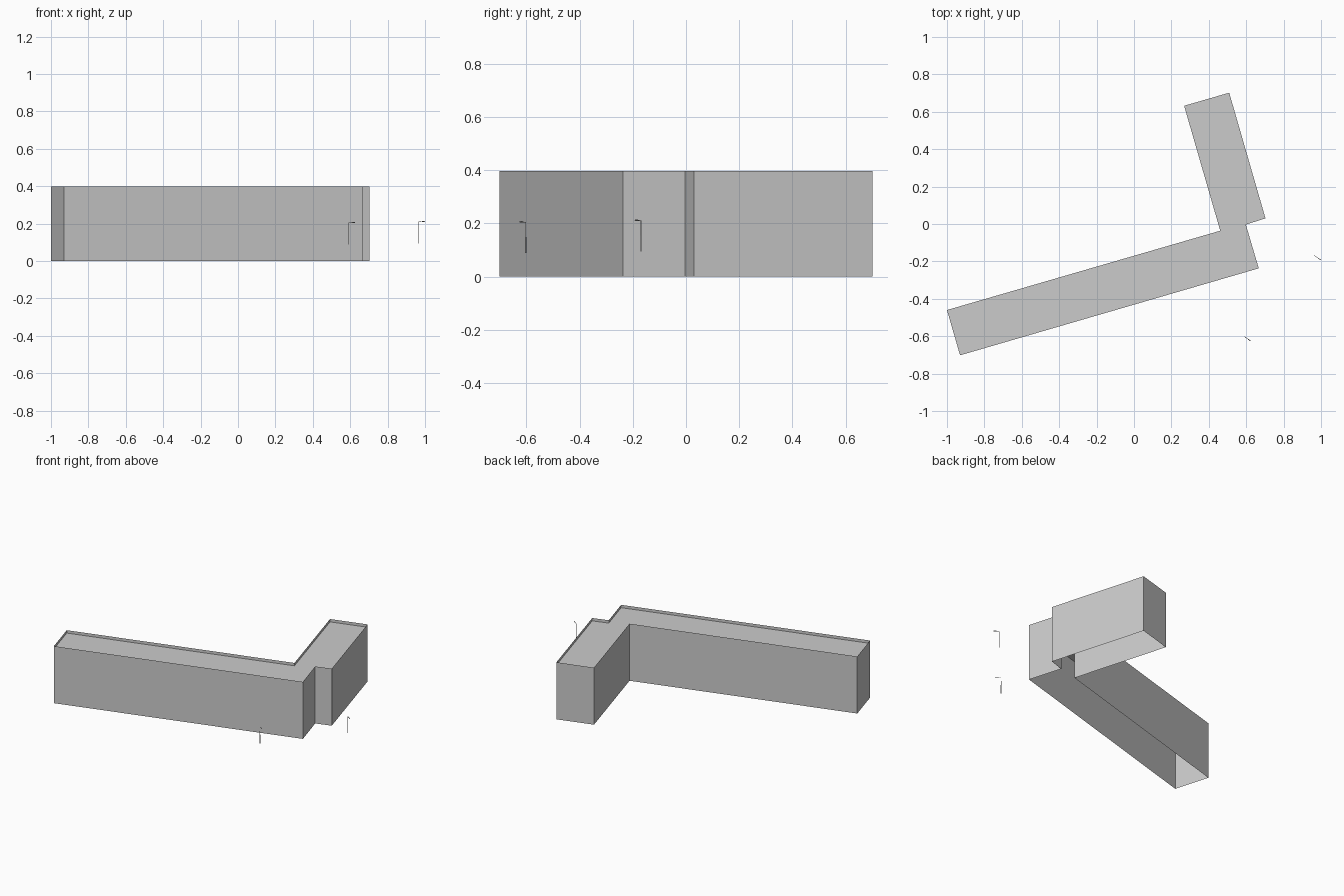
import bpy, bmesh
from mathutils import Vector

if "Cube" in bpy.data.objects:
    bpy.data.objects.remove(bpy.data.objects["Cube"])

# Angled L-shaped footprint, counter-clockwise
OUTLINE = [(-1.0, -0.46), (-0.93, -0.702), (0.667, -0.237), (0.598, -0.003),
           (0.703, 0.03), (0.509, 0.702), (0.268, 0.632), (0.461, -0.036)]
HEIGHT, ROOF_Z = 0.398, 0.378


def finish(bm, name):
    mesh = bpy.data.meshes.new(name)
    bm.to_mesh(mesh)
    bm.free()
    ob = bpy.data.objects.new(name, mesh)
    bpy.context.collection.objects.link(ob)
    return ob


# Building walls: thin sheets, open underneath, rising past the roof as a parapet
bm = bmesh.new()
low = [bm.verts.new((x, y, 0)) for x, y in OUTLINE]
high = [bm.verts.new((x, y, HEIGHT)) for x, y in OUTLINE]
for i in range(len(OUTLINE)):
    j = (i + 1) % len(OUTLINE)
    bm.faces.new((low[i], low[j], high[j], high[i]))
finish(bm, "building_walls")

# Flat roof, sunk just below the parapet
bm = bmesh.new()
bm.faces.new([bm.verts.new((x, y, ROOF_Z)) for x, y in OUTLINE])
bmesh.ops.triangulate(bm, faces=bm.faces[:])
finish(bm, "flat_roof")


def rod(bm, a, b, r1, r2):
    a, b = Vector(a), Vector(b)
    new = bmesh.ops.create_cone(bm, cap_ends=True, segments=6, radius1=r1,
                                radius2=r2, depth=(b - a).length)["verts"]
    rot = (b - a).to_track_quat('Z', 'Y')
    for v in new:
        v.co = rot @ v.co + (a + b) / 2


def street_lamp(name, x, y, base):
    bm = bmesh.new()
    mid, top = base + 0.06, base + 0.115
    # Stepped pole
    rod(bm, (x, y, base), (x, y, mid), 0.0025, 0.0025)
    rod(bm, (x, y, mid), (x, y, top), 0.0016, 0.0014)
    # Arm and lamp head
    rod(bm, (x, y, top), (x + 0.02, y - 0.014, top + 0.002), 0.0013, 0.0013)
    rod(bm, (x + 0.018, y - 0.013, top + 0.002),
        (x + 0.032, y - 0.023, top + 0.002), 0.003, 0.002)
    finish(bm, name)


street_lamp("street_lamp_front", 0.592, -0.603, 0.089)
street_lamp("street_lamp_side", 0.966, -0.169, 0.095)
